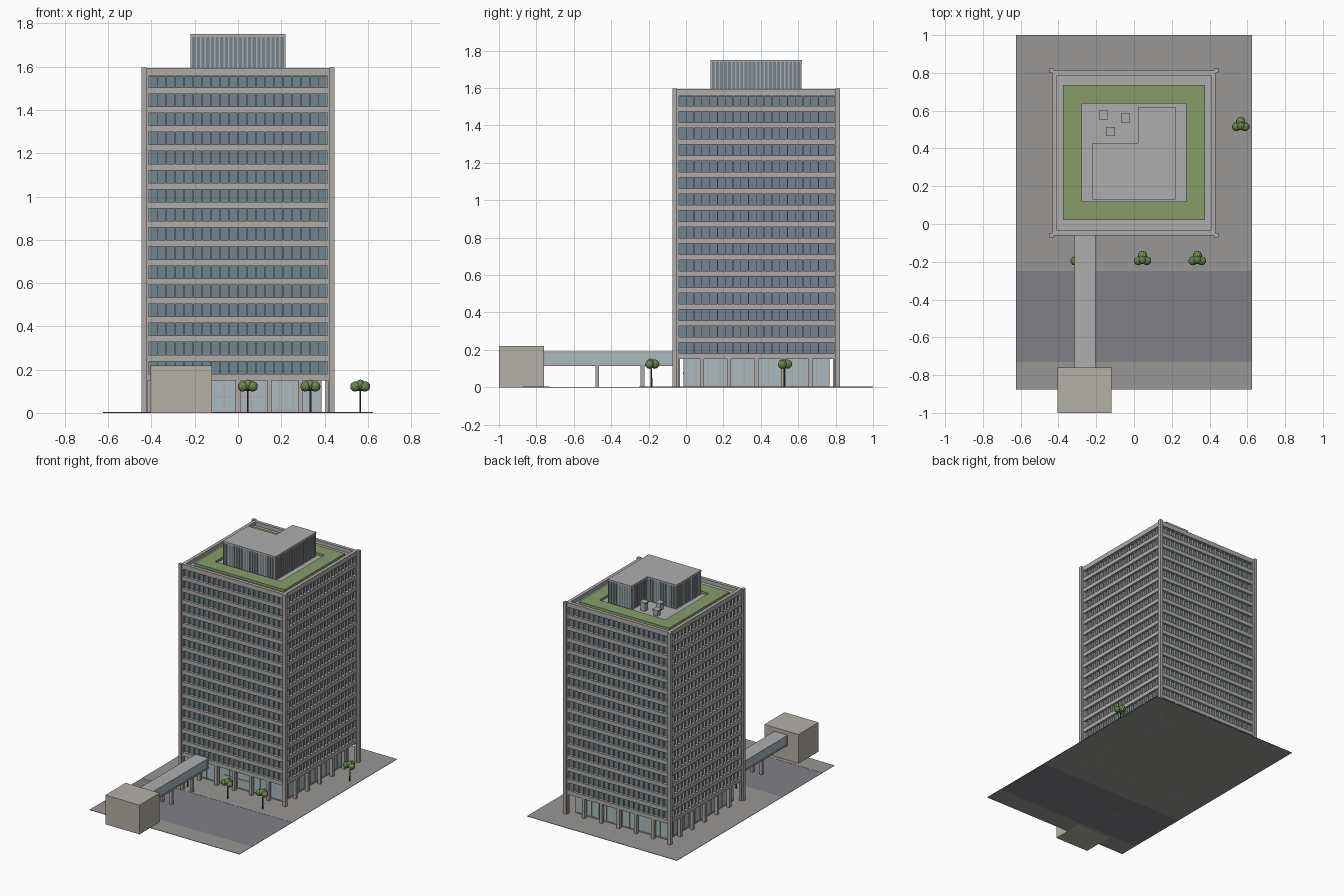
import bpy, bmesh, math
from mathutils import Matrix, Vector

if "Cube" in bpy.data.objects:
    bpy.data.objects.remove(bpy.data.objects["Cube"])


def mat(name, r, g, b):
    m = bpy.data.materials.new(name)
    m.diffuse_color = (r, g, b, 1)
    m.use_nodes = True
    m.node_tree.nodes["Principled BSDF"].inputs["Base Color"].default_value = m.diffuse_color
    return m


CONC = mat("concrete", 0.43, 0.41, 0.39)
ROOF = mat("roof_grey", 0.42, 0.42, 0.42)
GLASS = mat("blue_glass", 0.17, 0.23, 0.27)
PALE = mat("pale_glass", 0.40, 0.50, 0.53)
GREEN = mat("lawn", 0.24, 0.34, 0.14)
LEAF = mat("leaf", 0.16, 0.26, 0.08)
BARK = mat("bark", 0.08, 0.07, 0.05)
PAVE = mat("paving", 0.32, 0.31, 0.30)
ROAD = mat("asphalt", 0.22, 0.22, 0.24)
STONE = mat("stone", 0.46, 0.44, 0.39)


def finish(name, bm, m):
    me = bpy.data.meshes.new(name)
    bm.to_mesh(me)
    bm.free()
    me.materials.append(m)
    ob = bpy.data.objects.new(name, me)
    bpy.context.collection.objects.link(ob)
    return ob


def boxes(name, items, m):
    """One object from boxes given as (x0, x1, y0, y1, z0, z1)."""
    bm = bmesh.new()
    for x0, x1, y0, y1, z0, z1 in items:
        mx = Matrix.Translation(((x0 + x1) / 2, (y0 + y1) / 2, (z0 + z1) / 2))
        mx = mx @ Matrix.Diagonal((x1 - x0, y1 - y0, z1 - z0, 1))
        bmesh.ops.create_cube(bm, size=1, matrix=mx)
    return finish(name, bm, m)


def ring(x0, x1, y0, y1, t, z0, z1):
    """Four boxes forming a rectangular frame of thickness t."""
    return [(x0, x1, y0, y0 + t, z0, z1), (x0, x1, y1 - t, y1, z0, z1),
            (x0, x0 + t, y0 + t, y1 - t, z0, z1), (x1 - t, x1, y0 + t, y1 - t, z0, z1)]


def prism(name, pts, z0, z1, m):
    bm = bmesh.new()
    f = bm.faces.new([bm.verts.new((x, y, z0)) for x, y in pts])
    ext = bmesh.ops.extrude_face_region(bm, geom=[f])
    bmesh.ops.translate(bm, vec=(0, 0, z1 - z0),
                        verts=[v for v in ext["geom"] if isinstance(v, bmesh.types.BMVert)])
    bmesh.ops.recalc_face_normals(bm, faces=bm.faces)
    return finish(name, bm, m)


# Ground strips
boxes("pavement", [(-.625, .625, -.25, 1, 0, .003), (-.625, .625, -.875, -.73, 0, .003)], PAVE)
boxes("road", [(-.625, .625, -.73, -.25, 0, .002)], ROAD)

# Tower dimensions
X0, X1, Y0, Y1 = -.432, .432, -.06, .812
BASE, PITCH, FLOORS, TOP = .15, .0883, 16, 1.595
IN = .02   # window recess

# Glass core, spandrel bands and roof deck
boxes("tower_glass", [(X0 + IN, X1 - IN, Y0 + IN, Y1 - IN, BASE + .01, 1.56)], GLASS)
bands = []
for i in range(FLOORS + 1):
    z = BASE + PITCH * i
    bands += ring(X0, X1, Y0, Y1, .025, z, TOP if i == FLOORS else z + .03)
bands += ring(X0, X1, Y0, Y1, .018, 1.56, TOP)
boxes("floor_bands", bands, CONC)
boxes("ground_floor_soffit", [(X0 + .01, X1 - .01, Y0 + .01, Y1 - .01, BASE, BASE + .012)], CONC)
boxes("roof_deck", [(X0 + .01, X1 - .01, Y0 + .01, Y1 - .01, 1.555, 1.567)], ROOF)

# Vertical window mullions on all four sides
fins = []
N = 20
for i in range(N + 1):
    x = -.415 + .83 * i / N
    y = -.04 + .832 * i / N
    for a in (Y0 + .005, Y1 - .022):
        fins.append((x - .002, x + .002, a, a + .017, BASE + .01, 1.58))
    for a in (X0 + .005, X1 - .022):
        fins.append((a, a + .017, y - .002, y + .002, BASE + .01, 1.58))
boxes("window_mullions", fins, CONC)

# Corner piers, each an L of flat wall plus a square column
piers = []
for cx in (X0, X1):
    for cy in (Y0, Y1):
        piers.append((cx - .012 + (.003 if cx > 0 else -.003), cx + .012 + (.003 if cx > 0 else -.003) + 0,
                      cy - .012, cy + .012, 0, TOP + .002))
        sx, sy = (1 if cx < 0 else -1), (1 if cy < 0 else -1)
        a, b = sorted((cx, cx + sx * .017)), sorted((cy, cy + sy * .02))
        piers.append((a[0], a[1], b[0], b[1], 0, TOP - .002))
boxes("corner_piers", piers, CONC)

# Ground floor columns around the edge
cols = []
M = 6
for i in range(1, M):
    x = X0 + (X1 - X0) * i / M
    y = Y0 + (Y1 - Y0) * i / M
    for a in (Y0 + .002, Y1 - .027):
        cols.append((x - .011, x + .011, a, a + .025, 0, BASE))
    for a in (X0 + .002, X1 - .027):
        cols.append((a, a + .025, y - .011, y + .011, 0, BASE))
boxes("ground_columns", cols, CONC)

# Recessed lobby with glazing bars
L = .05
boxes("lobby_glass", [(X0 + L, X1 - L, Y0 + L, Y1 - L, 0, BASE)], PALE)
bars = ring(X0 + L - .004, X1 - L + .004, Y0 + L - .004, Y1 - L + .004, .008, 0, .01)
for i in range(M * 2 + 1):
    x = X0 + L + (X1 - X0 - 2 * L) * i / (M * 2)
    y = Y0 + L + (Y1 - Y0 - 2 * L) * i / (M * 2)
    for a in (Y0 + L, Y1 - L):
        bars.append((x - .003, x + .003, a - .004, a + .004, 0, BASE))
    for a in (X0 + L, X1 - L):
        bars.append((a - .004, a + .004, y - .003, y + .003, 0, BASE))
boxes("lobby_bars", bars, CONC)
boxes("entrance_door_rail", [(-.11, .13, Y0 + L - .005, Y0 + L, .072, .078)], CONC)

# Roof garden
boxes("roof_lawn", ring(-.375, .375, .02, .737, .1, 1.565, 1.585), GREEN)

# L-shaped penthouse with fins and plant boxes
pent = [(-.22, .13), (.22, .13), (.22, .62), (.02, .62), (.02, .43), (-.22, .43)]
c = Vector((.06, .34))
inner = [(-.215, .135), (.215, .135), (.215, .615), (.025, .615), (.025, .425), (-.215, .425)]
prism("penthouse_walls", inner, 1.56, 1.74, GLASS)
prism("penthouse_roof", pent, 1.738, 1.75, ROOF)
pf = []
for k, p in enumerate(inner):
    a, b = Vector(p), Vector(inner[(k + 1) % len(inner)])
    n = max(2, round((b - a).length / .022))
    for j in range(n):
        q = a.lerp(b, j / n)
        pf.append((q.x - .0035, q.x + .0035, q.y - .0035, q.y + .0035, 1.565, 1.74))
boxes("penthouse_fins", pf, CONC)
units = []
for x, y, h in ((-.162, .577, .04), (-.046, .562, .06), (-.125, .49, .05)):
    units += [(x - .018, x + .018, y - .018, y + .018, 1.565, 1.565 + h),
              (x - .024, x + .024, y - .024, y + .024, 1.565 + h, 1.573 + h)]
boxes("roof_plant_units", units, ROOF)

# Footbridge to the block across the road
BX0, BX1, BY0, BY1 = -.315, -.205, -.765, -.055
boxes("bridge_slabs", [(BX0, BX1, BY0, BY1, .113, .123), (BX0, BX1, BY0, BY1, .183, .191)], ROOF)
boxes("bridge_glass", [(BX0 + .005, BX1 - .005, BY0, BY1, .12, .185)], PALE)
boxes("bridge_posts", [(x - .01, x + .01, y - .01, y + .01, 0, .115)
                       for x in (-.298, -.222) for y in (-.475, -.232)], CONC)
boxes("bridge_frames", [(BX0, BX1, y, y + .008, .12, .185) for y in (BY0 + .004, BY1 - .014)], CONC)
boxes("neighbour_block", [(-.405, -.12, -1, -.76, 0, .22)], STONE)

# Trees
for i, (x, y) in enumerate(((-.29, -.185), (.045, -.185), (.335, -.185), (.565, .525))):
    bm = bmesh.new()
    bmesh.ops.create_cone(bm, cap_ends=True, segments=6, radius1=.005, radius2=.004, depth=.11,
                          matrix=Matrix.Translation((x, y, .055)))
    finish(f"tree_trunk_{i}", bm, BARK)
    bm = bmesh.new()
    for dx, dy, dz, r in ((-.023, -.01, .122, .024), (.023, -.01, .122, .024),
                          (0, .018, .124, .025), (0, -.004, .13, .024)):
        bmesh.ops.create_icosphere(bm, subdivisions=2, radius=r,
                                   matrix=Matrix.Translation((x + dx, y + dy, dz)))
    finish(f"tree_crown_{i}", bm, LEAF)
